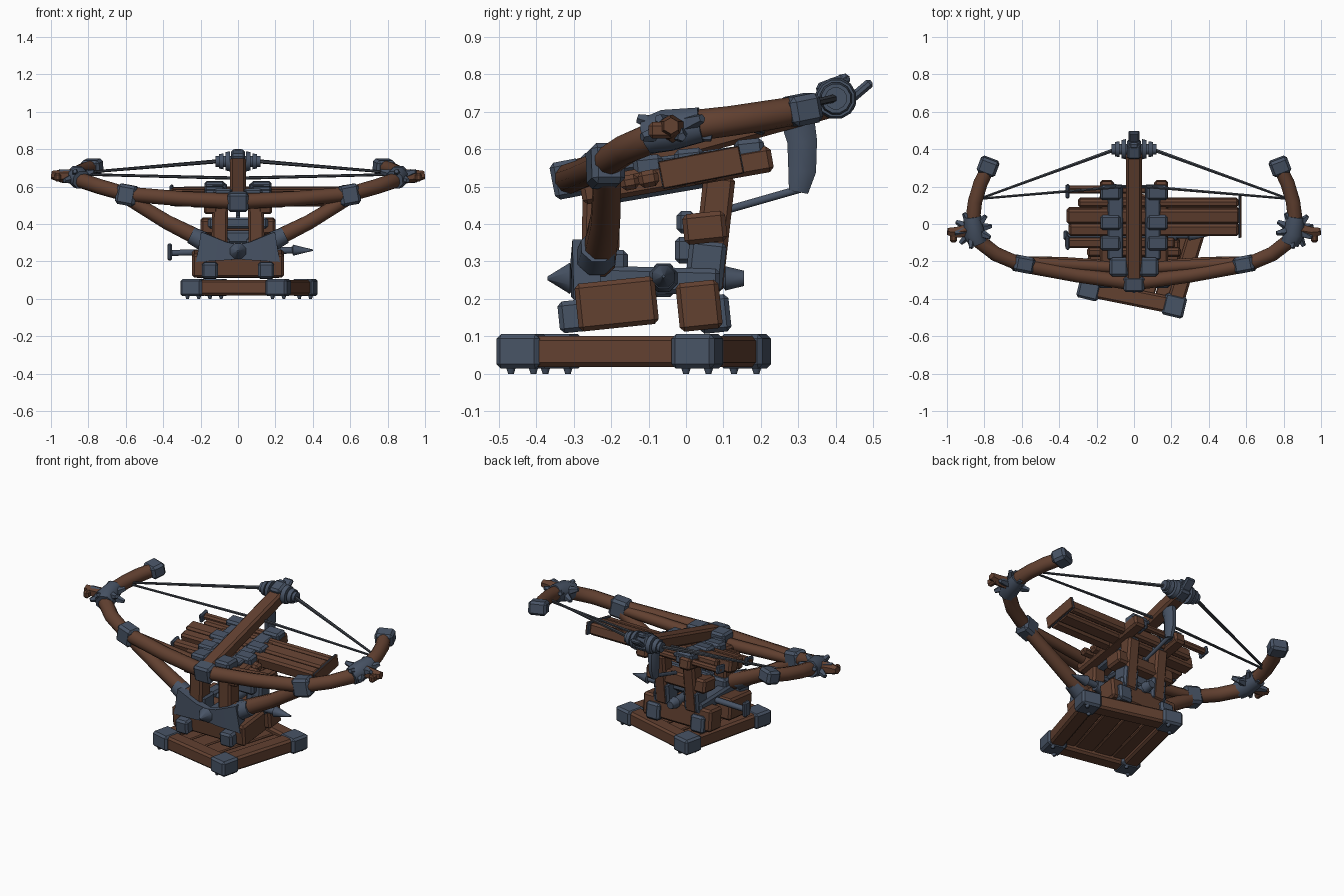
import bpy, bmesh, math
from mathutils import Vector, Matrix


def material(name, rgb):
    m = bpy.data.materials.new(name)
    m.diffuse_color = (*rgb, 1)
    return m


WOOD = material("brown_wood", (0.122, 0.052, 0.030))
IRON = material("blue_iron", (0.064, 0.087, 0.130))
CORD = material("dark_cord", (0.045, 0.052, 0.065))


def finish(name, bm, mat, angle=50):
    me = bpy.data.meshes.new(name)
    bmesh.ops.recalc_face_normals(bm, faces=bm.faces)
    bm.to_mesh(me)
    bm.free()
    me.materials.append(mat)
    me.shade_smooth()
    me.set_sharp_from_angle(angle=math.radians(angle))
    ob = bpy.data.objects.new(name, me)
    bpy.context.collection.objects.link(ob)
    return ob


def box(name, c, size, mat, rot=None, bevel=0.012):
    """Bevelled block at c."""
    bm = bmesh.new()
    bmesh.ops.create_cube(bm, size=1)
    bmesh.ops.scale(bm, vec=size, verts=bm.verts)
    bmesh.ops.bevel(bm, geom=bm.edges[:], offset=min(bevel, min(size) * 0.3), segments=1, affect='EDGES')
    m = Matrix.Translation(c) @ (rot or Matrix())
    bmesh.ops.transform(bm, matrix=m, verts=bm.verts)
    return finish(name, bm, mat, 20)


def frame(d):
    d = d.normalized()
    ref = Vector((0, 0, 1)) if abs(d.z) < 0.9 else Vector((0, 1, 0))
    s = d.cross(ref).normalized()
    return s, d, s.cross(d)


def beam(name, a, b, w, h, mat, bevel=0.012):
    """Block running from a to b."""
    a, b = Vector(a), Vector(b)
    s, d, u = frame(b - a)
    rot = Matrix((s, d, u)).transposed().to_4x4()
    return box(name, (a + b) / 2, (w, (b - a).length, h), mat, rot, bevel)


def tube(name, pts, radii, mat, sides=8, flat=(1, 1), turn=0.5):
    """Capped sweep through pts with a radius at each point."""
    pts = [Vector(p) for p in pts]
    bm = bmesh.new()
    rings = []
    for i, p in enumerate(pts):
        s, d, u = frame(pts[min(i + 1, len(pts) - 1)] - pts[max(i - 1, 0)])
        ring = []
        for k in range(sides):
            t = 2 * math.pi * (k + turn) / sides
            ring.append(bm.verts.new(p + radii[i] * (s * math.cos(t) * flat[0] + u * math.sin(t) * flat[1])))
        rings.append(ring)
    for r0, r1 in zip(rings, rings[1:]):
        for k in range(sides):
            n = (k + 1) % sides
            bm.faces.new((r0[k], r0[n], r1[n], r1[k]))
    bm.faces.new(rings[0])
    bm.faces.new(rings[-1])
    return finish(name, bm, mat)


# Four-sided base frame, turned on the ground
turn = Matrix.Rotation(math.radians(-13.5), 4, 'Z')
corner = [Vector((x, y, 0.06)) for x, y in ((-0.24, -0.345), (0.215, -0.437), (0.358, 0.03), (-0.12, 0.158))]
for i in range(4):
    beam("base_beam", corner[i], corner[(i + 1) % 4], 0.09, 0.082, WOOD)
    box("base_corner_iron", corner[i], (0.118, 0.118, 0.092), IRON, turn, 0.012)
    for o in (-0.03, 0.03):
        tube("base_rivet", [corner[i] + Vector((o, o, -0.06)), corner[i] + Vector((o, o, -0.04))], [0.008, 0.015], IRON)
for k in range(4):
    t = (k + 0.5) / 4
    beam("base_plank", corner[0].lerp(corner[1], t), corner[3].lerp(corner[2], t), 0.113, 0.03, WOOD, 0.006)

# Lower cross beams with iron straps
tilt = Matrix.Rotation(math.radians(6), 4, 'X')
box("front_cross_beam", (0, -0.185, 0.187), (0.49, 0.215, 0.128), WOOD, tilt)
box("rear_cross_beam", (0, 0.035, 0.182), (0.46, 0.115, 0.13), WOOD, tilt)
for s in (1, -1):
    box("front_strap", (s * 0.15, -0.29, 0.155), (0.085, 0.10, 0.085), IRON, tilt)
    box("rear_strap", (s * 0.15, 0.075, 0.16), (0.09, 0.085, 0.10), IRON, tilt)
    beam("side_plate", (s * 0.13, -0.28, 0.255), (s * 0.13, 0.09, 0.245), 0.07, 0.07, IRON)
    # Flared front plate, narrow in the middle
    tube("flared_plate", [(0, -0.285, 0.25), (s * 0.07, -0.285, 0.255), (s * 0.205, -0.265, 0.278)],
         [0.055, 0.07, 0.115], IRON, 4, (0.45, 1))
    # Struts from the frame up to the bow
    tube("bow_strut", [(s * 0.16, -0.235, 0.30), (s * 0.38, -0.215, 0.41), (s * 0.61, -0.208, 0.55)],
         [0.048, 0.042, 0.038], WOOD)
    tube("strut_band", [(s * 0.19, -0.24, 0.31), (s * 0.25, -0.235, 0.34)], [0.055, 0.048], IRON)

# Long bolt running fore and aft, with pointed ends
tube("long_bolt", [(0, -0.37, 0.255), (0, -0.31, 0.255), (0, -0.30, 0.255), (0, 0.1, 0.255), (0, 0.105, 0.255), (0, 0.155, 0.255)],
     [0.005, 0.045, 0.028, 0.028, 0.035, 0.022], IRON)
# Side axle with a spear point and a hammer end
tube("side_axle", [(-0.37, -0.06, 0.245), (0.29, -0.06, 0.26), (0.295, -0.06, 0.26), (0.40, -0.06, 0.26)],
     [0.017, 0.02, 0.032, 0.004], IRON)
box("axle_hammer_end", (-0.365, -0.06, 0.25), (0.025, 0.05, 0.09), IRON)
tube("axle_hub", [(0.17, -0.06, 0.255), (0.23, -0.06, 0.255)], [0.04, 0.03], IRON)

# Upright posts
for s in (1, -1):
    beam("front_post", (s * 0.10, -0.23, 0.22), (s * 0.095, -0.225, 0.53), 0.085, 0.10, WOOD)
    beam("front_post_iron", (s * 0.10, -0.21, 0.24), (s * 0.10, -0.21, 0.33), 0.11, 0.11, IRON)
    beam("rear_post", (s * 0.10, 0.055, 0.22), (s * 0.10, 0.09, 0.53), 0.08, 0.085, WOOD)
    beam("rear_post_iron", (s * 0.10, 0.045, 0.22), (s * 0.10, 0.06, 0.355), 0.10, 0.10, IRON)
    # Sloping tray rails, wood outside and iron inside
    beam("tray_rail", (s * 0.145, -0.28, 0.485), (s * 0.145, 0.23, 0.575), 0.075, 0.07, WOOD)
    beam("tray_rail_iron", (s * 0.09, -0.25, 0.488), (s * 0.09, 0.12, 0.552), 0.06, 0.085, IRON)
    beam("tray_top_iron", (s * 0.10, -0.19, 0.55), (s * 0.10, 0.21, 0.605), 0.085, 0.025, IRON)
    for y in (-0.1, 0.01, 0.17):
        box("tray_clamp", (s * 0.125, y, 0.562 + y * 0.16), (0.11, 0.08, 0.075), IRON, tilt)
    box("front_clamp", (s * 0.08, -0.23, 0.54), (0.10, 0.10, 0.10), IRON)
box("rear_tie_beam", (0, 0.05, 0.39), (0.40, 0.115, 0.082), WOOD, tilt)
box("front_tie_iron", (0, 0.0, 0.405), (0.32, 0.05, 0.06), IRON)
box("lower_tie_iron", (0, 0.01, 0.33), (0.24, 0.08, 0.07), IRON)

# Cross planks lying on the tray: left end, right end, y, width, thickness
slope = Matrix.Rotation(math.radians(11), 4, 'X')
for x0, x1, y, w, h in ((-0.35, 0.56, -0.028, 0.065, 0.075), (-0.36, 0.565, 0.045, 0.08, 0.08), (-0.30, 0.56, 0.115, 0.045, 0.07),
                        (-0.365, 0.10, 0.185, 0.04, 0.035), (-0.37, 0.22, -0.10, 0.055, 0.045), (-0.25, 0.25, -0.15, 0.05, 0.04)):
    box("cross_plank", ((x0 + x1) / 2, y, 0.541 + y * 0.2), (x1 - x0, w, h), WOOD, slope)
box("plank_end_band", (0.563, 0.04, 0.551), (0.011, 0.222, 0.075), IRON, slope, 0.004)
box("plank_end_cap", (0.571, 0.04, 0.551), (0.008, 0.218, 0.073), WOOD, slope, 0.002)
for y, w in ((0.175, 0.07), (-0.1, 0.07)):
    box("plank_end_iron", (-0.355, y, 0.545 + y * 0.2), (0.02, w, 0.05), IRON, slope)

# Central stock with nose iron
beam("stock", (0, -0.31, 0.53), (0, 0.40, 0.725), 0.085, 0.075, WOOD)
box("stock_nose_iron", (0, -0.315, 0.52), (0.11, 0.085, 0.10), IRON, slope)

# Windlass at the top of the stock
tube("windlass_drum", [(-0.12, 0.40, 0.735), (0.12, 0.40, 0.735)], [0.03, 0.03], IRON, 12)
for s in (1, -1):
    for x, r in ((0.055, 0.056), (0.09, 0.044)):
        tube("windlass_flange", [(s * (x - 0.012), 0.40, 0.735), (s * (x + 0.012), 0.40, 0.735)], [r, r * 0.9], IRON, 12)
beam("windlass_head", (0, 0.36, 0.725), (0, 0.44, 0.755), 0.075, 0.10, IRON)
beam("windlass_lever", (0, 0.43, 0.725), (0, 0.495, 0.78), 0.06, 0.025, IRON)
box("windlass_knob", (0, 0.42, 0.785), (0.05, 0.035, 0.03), IRON, slope)

# Hanging grip and its rod
tube("hanging_grip", [(0, 0.295, 0.69), (0, 0.31, 0.62), (0, 0.31, 0.54), (0, 0.30, 0.485)], [0.05, 0.043, 0.04, 0.028], IRON, 8, (0.7, 1))
tube("grip_rod", [(0, 0.31, 0.495), (0, 0.10, 0.435)], [0.011, 0.011], IRON)

# Bow, built once for each side
for s in (1, -1):
    def P(x, y, z):
        return Vector((s * x, y, z))
    tube("bow_arm", [P(0, -0.315, 0.52), P(0.3, -0.275, 0.535), P(0.6, -0.22, 0.56), P(0.74, -0.16, 0.60), P(0.83, -0.09, 0.63),
                     P(0.865, 0.0, 0.66), P(0.85, 0.12, 0.675), P(0.82, 0.22, 0.69), P(0.775, 0.31, 0.705)],
         [0.042, 0.04, 0.04, 0.041, 0.042, 0.042, 0.04, 0.04, 0.038], WOOD, 10)
    tube("bow_inner_arm", [P(0.08, -0.235, 0.515), P(0.57, -0.205, 0.55)], [0.035, 0.03], WOOD)
    beam("bow_joint_iron", P(0.54, -0.225, 0.545), P(0.645, -0.205, 0.565), 0.09, 0.11, IRON, 0.015)
    beam("bow_tip_iron", P(0.795, 0.268, 0.697), P(0.765, 0.348, 0.713), 0.105, 0.08, IRON, 0.014)
    # Spiked band and the wooden horn beyond it
    tube("spiked_band", [P(0.835, -0.10, 0.635), P(0.855, -0.05, 0.65), P(0.865, 0.04, 0.665)], [0.052, 0.06, 0.05], IRON)
    c = P(0.86, -0.03, 0.652)
    for k in range(10):
        t = 2 * math.pi * (k + 0.3) / 10
        d = Vector((math.cos(t) * 0.10, math.sin(t) * 0.10, 0.03 if k % 2 else -0.02))
        tube("band_spike", [c + d * 0.35, c + d], [0.028, 0.012], IRON, 5)
    tube("bow_horn", [P(0.86, -0.03, 0.652), P(0.95, -0.045, 0.657), P(0.997, -0.04, 0.662)], [0.04, 0.033, 0.022], WOOD, 6)
    box("horn_end", P(0.965, -0.065, 0.65), (0.035, 0.07, 0.045), WOOD)
    # Drawn string and slack string
    tube("drawn_string", [P(0.825, 0.135, 0.675), P(0.11, 0.395, 0.735)], [0.007, 0.011], CORD, 6)
    tube("slack_string", [P(0.825, 0.135, 0.665), P(0, 0.205, 0.645)], [0.007, 0.009], CORD, 6)
